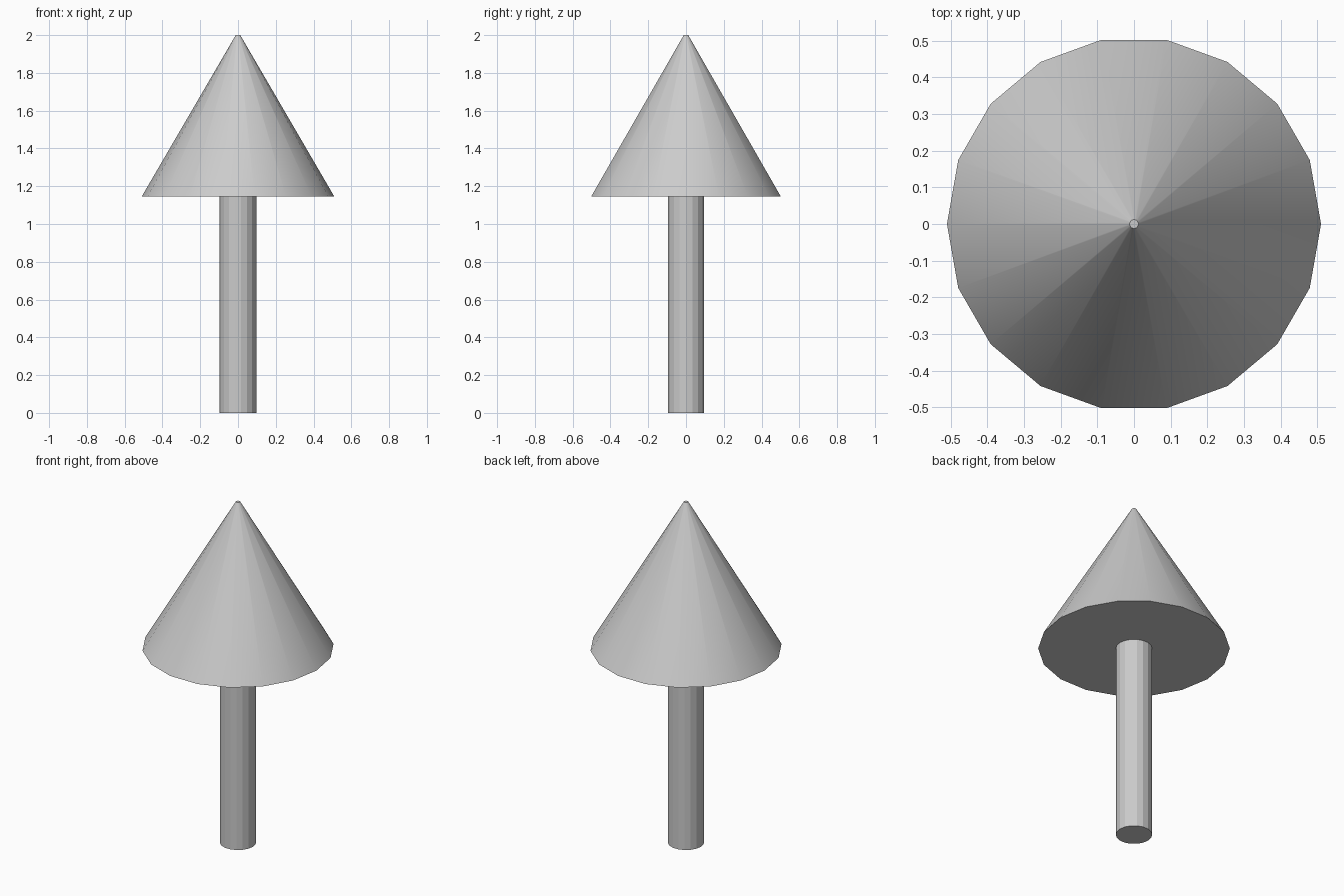
import bpy
import math

cube = bpy.data.objects.get("Cube")
if cube:
    bpy.data.objects.remove(cube, do_unlink=True)

SIDES = 18

# Single pale grey material
grey = bpy.data.materials.new("pale_grey")
grey.use_nodes = True
colour = (0.6, 0.6, 0.6, 1)
grey.diffuse_color = colour
grey.node_tree.nodes["Principled BSDF"].inputs["Base Color"].default_value = colour


def tapered(name, r_bottom, r_top, z_bottom, z_top):
    """Capped round part with a corner on the x axis."""
    bpy.ops.mesh.primitive_cone_add(
        vertices=SIDES, radius1=r_bottom, radius2=r_top, depth=z_top - z_bottom,
        end_fill_type='NGON', location=(0, 0, (z_bottom + z_top) / 2),
        rotation=(0, 0, math.pi / 2))
    part = bpy.context.object
    part.name = name
    part.data.materials.append(grey)
    bpy.ops.object.transform_apply(location=True, rotation=True, scale=True)
    return part


# Faceted shaft
tapered("shaft", 0.097, 0.097, 0, 1.145)

# Smooth cone head with a tiny blunt tip
tapered("cone_head", 0.51, 0.012, 1.145, 2)
bpy.ops.object.shade_smooth_by_angle(angle=math.radians(30))
